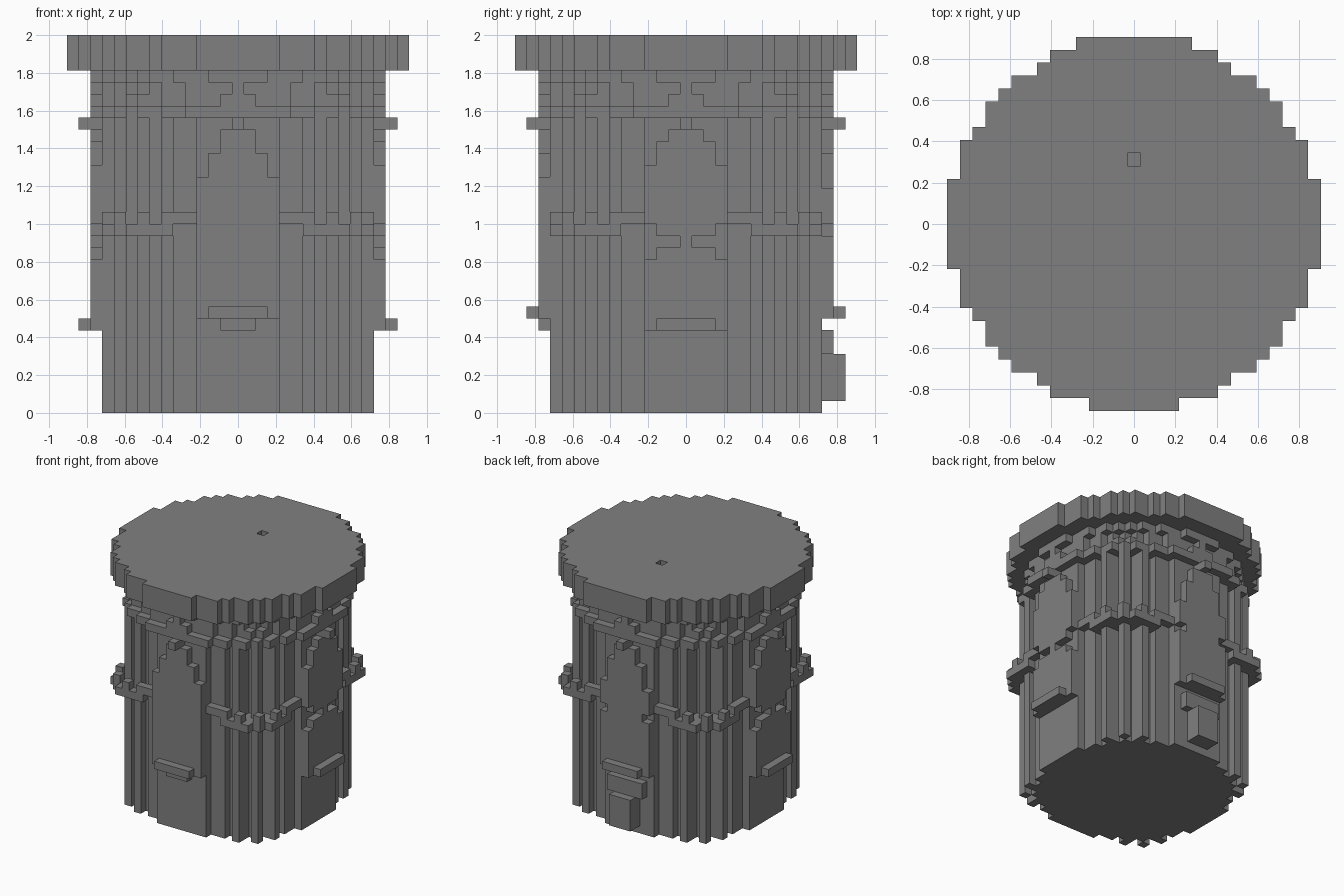
import bpy, bmesh

cube = bpy.data.objects.get("Cube")
if cube:
    bpy.data.objects.remove(cube, do_unlink=True)

U = 1 / 16  # edge of one block
R = range(-14, 15)

stone = bpy.data.materials.new("grey_stone")
stone.use_nodes = True
stone.diffuse_color = (0.216, 0.216, 0.216, 1)
stone.node_tree.nodes["Principled BSDF"].inputs["Base Color"].default_value = stone.diffuse_color


def disc(limit):
    return {(x, y) for x in R for y in R if x * x + y * y <= limit}


def ring_corners(cells):
    """Repeat cells of one octant in all eight octants."""
    return {(sx * a, sy * b) for p in cells for a, b in (p, p[::-1])
            for sx in (1, -1) for sy in (1, -1)}


def build(name, layers):
    """Stack of block layers: each layer is (cells, bottom, top) in blocks."""
    bm = bmesh.new()
    for cells, low, high in layers:
        def quad(*pts):
            bm.faces.new([bm.verts.new((x * U, y * U, z * U)) for x, y, z in pts])
        for x, y in cells:
            a, b, c, d = x - .5, x + .5, y - .5, y + .5
            quad((a, c, high), (b, c, high), (b, d, high), (a, d, high))
            quad((a, d, low), (b, d, low), (b, c, low), (a, c, low))
            for step, p, q in (((0, -1), (a, c), (b, c)), ((1, 0), (b, c), (b, d)),
                               ((0, 1), (b, d), (a, d)), ((-1, 0), (a, d), (a, c))):
                if (x + step[0], y + step[1]) not in cells:
                    quad((*p, low), (*q, low), (*q, high), (*p, high))
    bmesh.ops.remove_doubles(bm, verts=bm.verts, dist=1e-4)
    bmesh.ops.dissolve_limit(bm, angle_limit=0.02, verts=bm.verts, edges=bm.edges)
    mesh = bpy.data.meshes.new(name)
    bm.to_mesh(mesh)
    bm.free()
    mesh.materials.append(stone)
    obj = bpy.data.objects.new(name, mesh)
    bpy.context.collection.objects.link(obj)


TURN = {
    "front": lambda u, d: (u, -d),
    "right": lambda u, d: (d, u),
    "back": lambda u, d: (-u, d),
    "left": lambda u, d: (-d, -u),
}


def strip(side, half, depth):
    return {TURN[side](u, depth) for u in range(-half, half + 1)}


# Shaft and its ribs
build("shaft", [(disc(130), 0, 25)])
build("ribs", [(ring_corners({(7, 10), (9, 9)}), 0, 25)])

# Cornice widening to the top slab
build("cornice", [(disc(164), 25, 26), (disc(145), 26, 27),
                  (disc(144), 27, 28), (disc(150), 28, 29)])

# Top slab with a small socket and one wider edge
slab = disc(205) | {(-4, 14), (4, 14)}
build("top_slab", [(slab, 29, 30), (slab - {(0, 5)}, 30, 32)])

# Belt around the corners, with raised blocks
belt = {(x, y) for x, y in disc(205) - disc(130)
        if max(abs(x), abs(y)) <= 11 and min(abs(x), abs(y)) >= 6}
bumps = ring_corners({(4, 11), (5, 11), (6, 11), (8, 11), (10, 10)})
build("belt", [(belt, 15, 16)])
build("belt_blocks", [(bumps, 16, 17)])

# Arched panels: (half width, bottom, top) in blocks
side_panel = [(3, 7, 13), (2, 13, 14), (0, 14, 15), (2, 15, 16),
              (3, 16, 21), (2, 21, 23), (1, 23, 24)]
panels = {
    "front": [(1, 7, 8), (3, 8, 20), (2, 20, 22), (1, 22, 24)],
    "right": side_panel,
    "left": side_panel,
    "back": [(3, 8, 15), (2, 15, 16), (3, 16, 19), (2, 19, 22), (1, 22, 24)],
}
for side, rows in panels.items():
    build(side + "_panel", [(strip(side, h, 12), lo, hi) for h, lo, hi in rows])
    sill = 7 if side in ("left", "right") else 8
    build(side + "_sill", [(strip(side, 2, 13), sill, sill + 1)])
    build(side + "_keystone", [(strip(side, 0, 12) | strip(side, 0, 13), 24, 25)])

# Small box and hood low on the back
build("back_box", [(strip("back", 1, 12) | strip("back", 1, 13), 1, 5)])
build("back_hood", [(strip("back", 2, 12), 5, 7)])
